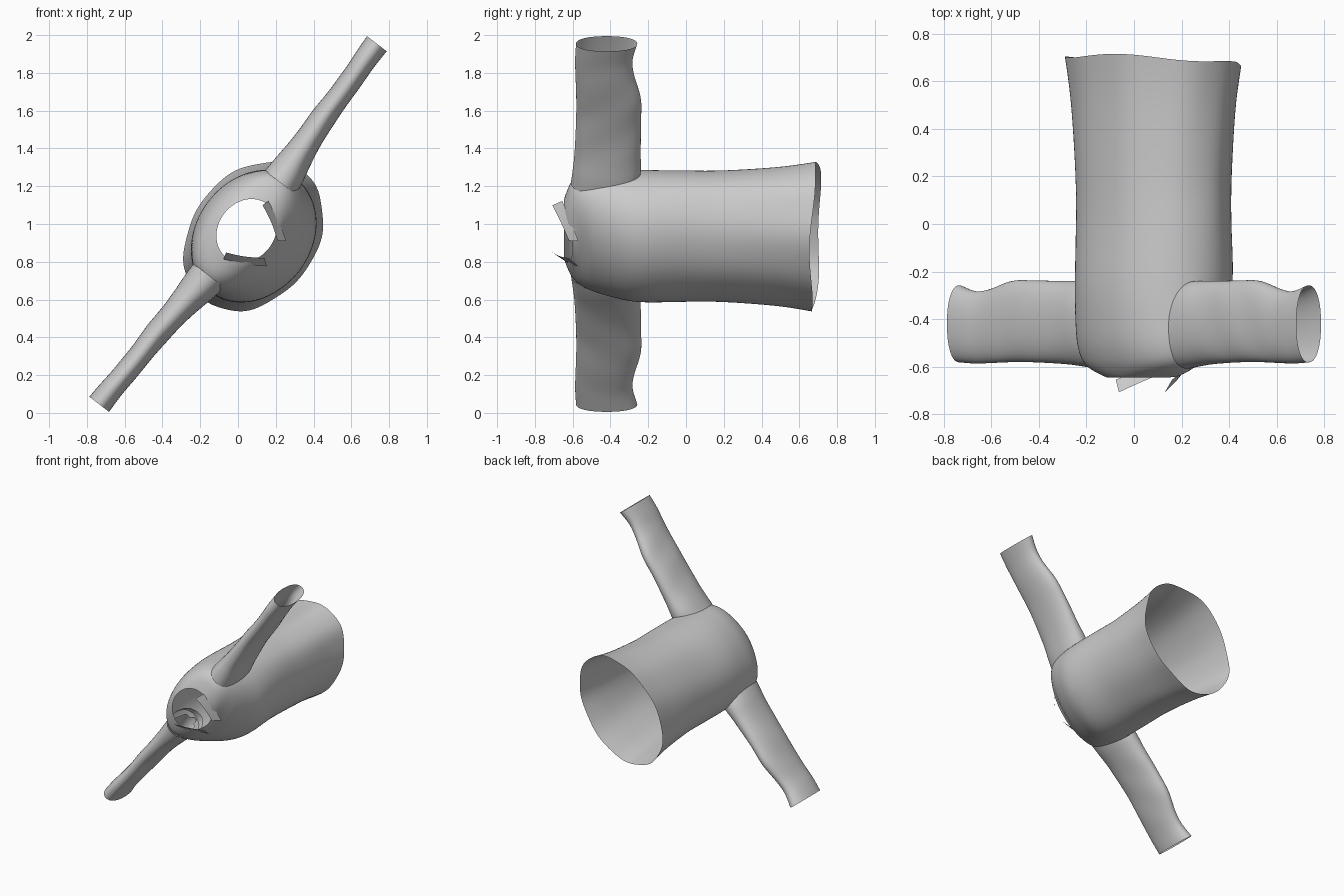
import bpy, bmesh, math
from mathutils import Vector

if "Cube" in bpy.data.objects:
    bpy.data.objects.remove(bpy.data.objects["Cube"])

# Garment frame: u = along the sleeves, v = towards the chest, y = neck to hem
U = Vector((0.61, 0, 0.792))
V = Vector((0.792, 0, -0.61))
O = Vector((0, 0, 1))


def place(u, v, y):
    return O + U * u + V * v + Vector((0, y, 0))


def finish(name, bm, subdiv=1):
    bmesh.ops.recalc_face_normals(bm, faces=bm.faces)
    me = bpy.data.meshes.new(name)
    bm.to_mesh(me)
    bm.free()
    ob = bpy.data.objects.new(name, me)
    bpy.context.collection.objects.link(ob)
    for p in me.polygons:
        p.use_smooth = True
    if subdiv:
        mod = ob.modifiers.new("smooth", 'SUBSURF')
        mod.levels = mod.render_levels = subdiv
    return ob


def loft(bm, rings, closed=True):
    rows = [[bm.verts.new(p) for p in r] for r in rings]
    n = len(rows[0])
    for r0, r1 in zip(rows, rows[1:]):
        for i in range(n if closed else n - 1):
            j = (i + 1) % n
            bm.faces.new((r0[i], r0[j], r1[j], r1[i]))


def smooth_rows(rows, steps):
    """Catmull-Rom interpolation between section rows."""
    out = []
    for i in range(len(rows) - 1):
        p = [Vector(rows[max(0, min(len(rows) - 1, i + k))]) for k in (-1, 0, 1, 2)]
        for s in range(steps):
            t = s / steps
            out.append(0.5 * (2 * p[1] + (p[2] - p[0]) * t
                              + (2 * p[0] - 5 * p[1] + 4 * p[2] - p[3]) * t * t
                              + (3 * p[1] - p[0] - 3 * p[2] + p[3]) * t ** 3))
    return out + [Vector(rows[-1])]


# Sections of a sleeve: u, y centre, y half, v centre, v half
SLEEVE = [(.31, -.43, .18, .045, .105), (.38, -.42, .182, .04, .098),
          (.50, -.415, .176, .03, .080), (.70, -.41, .173, .015, .067),
          (.85, -.41, .172, .012, .063), (1.0, -.43, .156, .008, .060),
          (1.10, -.435, .153, .002, .063), (1.205, -.42, .163, 0, .066)]

# Sections of the body: y, half width, half depth, v centre
BODY = [(.685, .43, .33, .105), (.50, .40, .31, .105), (.20, .376, .298, .105),
        (0, .376, .296, .105), (-.25, .376, .305, .105), (-.40, .37, .27, .080),
        (-.50, .36, .232, .058), (-.57, .335, .197, .047), (-.61, .285, .174, .048),
        (-.635, .215, .160, .055), (-.645, .178, .150, .058)]

# Body: open tube closing in to the neck opening
SEG = 48
rings = []
for y, a, b, vc in smooth_rows(BODY, 3):
    hem = max(0, min(1, (y + .3) / .95))
    neck = max(0, min(1, (-y - .5) / .14))
    ring = []
    for i in range(SEG):
        t = 2 * math.pi * i / SEG
        k = 1 + .010 * hem * math.sin(5 * t + 1 + y) + .009 * hem * math.sin(9 * t - 2 * y)
        dy = -.025 * math.sin(t) * hem ** 3 + .008 * math.sin(4 * t) * hem ** 3
        dy += .045 * neck * max(0, math.sin(t)) ** 2
        ring.append(place(a * k * math.cos(t), vc + b * k * math.sin(t), y + dy))
    rings.append(ring)
bm = bmesh.new()
loft(bm, rings)
# Open the armholes
holes = []
for f in bm.faces:
    c = f.calc_center_median() - O
    if abs(c.dot(U)) > .32 and ((c.y + .425) / .15) ** 2 + ((c.dot(V) - .045) / .08) ** 2 < 1:
        holes.append(f)
bmesh.ops.delete(bm, geom=holes, context='FACES')
finish("shirt_body", bm)

# Sleeves: flattened open tubes with light creases
for side, name in ((1, "sleeve_upper"), (-1, "sleeve_lower")):
    rings = []
    for u, yc, yh, vc, vh in smooth_rows(SLEEVE, 4):
        ring = []
        for i in range(32):
            t = 2 * math.pi * i / 32
            k = 1 + .03 * math.sin(24 * u + 2 * t) * max(0, math.sin(math.pi * (u - .3) / .9))
            # slightly squared section
            c, s = math.cos(t), math.sin(t)
            c = math.copysign(abs(c) ** .9, c)
            s = math.copysign(abs(s) ** .9, s)
            ring.append(place(side * u, vc + vh * k * s, yc + yh * c))
        rings.append(ring)
    bm = bmesh.new()
    loft(bm, rings)
    finish(name, bm)

# Collar: one turned-down strip on each side of the neck, crest and fall
for side, name in ((1, "collar_upper"), (-1, "collar_lower")):
    crest, fall = [], []
    for i in range(9):
        t = i / 8
        bulge = .008 * math.sin(math.pi * t)
        crest.append(place(side * (.158 - .10 * t + bulge), .042 + .178 * t, -.708 + .088 * t))
        fall.append(place(side * (.194 - .11 * t + bulge), .053 + .205 * t, -.655 + .085 * t))
    bm = bmesh.new()
    loft(bm, [crest, fall], closed=False)
    finish(name, bm, 0)
